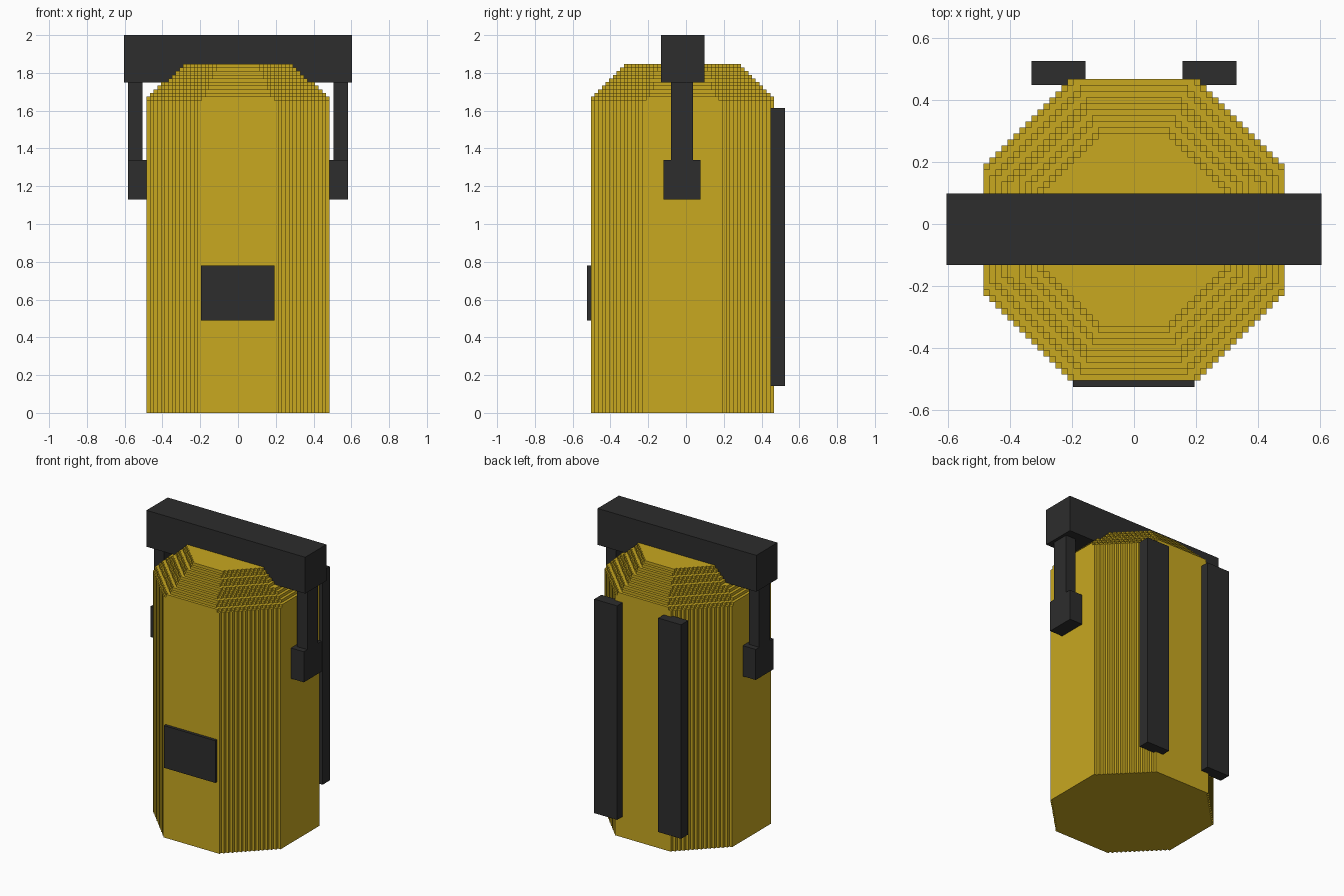
import bpy
import bmesh

cube = bpy.data.objects.get("Cube")
if cube:
    bpy.data.objects.remove(cube, do_unlink=True)

STEP = 0.0194       # size of one stair step
CENTRE_Y = -0.019   # middle of the body


def material(name, colour):
    mat = bpy.data.materials.new(name)
    mat.use_nodes = True
    mat.diffuse_color = colour
    mat.node_tree.nodes["Principled BSDF"].inputs["Base Color"].default_value = colour
    return mat


yellow = material("mustard yellow", (0.578, 0.392, 0.0144, 1))
black = material("charcoal", (0.026, 0.026, 0.026, 1))


def add_object(name, bm, mat):
    bmesh.ops.recalc_face_normals(bm, faces=bm.faces)
    mesh = bpy.data.meshes.new(name)
    bm.to_mesh(mesh)
    bm.free()
    mesh.materials.append(mat)
    obj = bpy.data.objects.new(name, mesh)
    bpy.context.collection.objects.link(obj)
    return obj


def box(name, low, high):
    bm = bmesh.new()
    bmesh.ops.create_cube(bm, size=1)
    for v in bm.verts:
        v.co = [l + (h - l) * (c + 0.5) for l, h, c in zip(low, high, v.co)]
    return add_object(name, bm, black)


def stepped_octagon(half_x, half_y, reach):
    """Outline in whole steps; reach is the limit of x + y on the diagonals."""
    x, y = reach - half_y, half_y
    quarter = [(x, y)]
    while x < half_x:
        y -= 1
        quarter.append((x, y))
        x += 1
        quarter.append((x, y))
    right = quarter + [(px, -py) for px, py in reversed(quarter)]
    return right + [(-px, py) for px, py in reversed(right)]


def add_layer(bm, outline, bottom, top):
    rings = [[bm.verts.new((x * STEP, CENTRE_Y + y * STEP, z)) for x, y in outline]
             for z in (bottom, top)]
    low, high = rings
    for i in range(len(outline)):
        j = (i + 1) % len(outline)
        bm.faces.new((low[i], low[j], high[j], high[i]))
    bm.faces.new(high)
    bm.faces.new(low[::-1])


# Body: tall stepped octagon with a terraced shoulder
bm = bmesh.new()
bottom = 0
for k in range(11):
    top = 1.655 + 0.0193 * k
    inset = max(0, k - 1)
    outline = stepped_octagon(25 - round(inset * 10 / 9), 25 - inset, 36 - round(1.4 * k))
    add_layer(bm, outline, bottom, top)
    bottom = top
add_object("body", bm, yellow)

# Carrying handle across the top
box("handle_bar", (-0.603, -0.132, 1.75), (0.603, 0.098, 2.0))

# Handle arms, their mounts and the back rails, on both sides
for side, s in (("left", 1), ("right", -1)):
    def pair(part, x0, x1, y0, y1, z0, z1):
        xs = sorted((s * x0, s * x1))
        box(side + "_" + part, (xs[0], y0, z0), (xs[1], y1, z1))

    pair("handle_arm", 0.506, 0.583, -0.08, 0.038, 1.34, 1.75)
    pair("handle_mount", 0.48, 0.583, -0.118, 0.076, 1.13, 1.34)
    pair("back_rail", 0.156, 0.33, 0.447, 0.525, 0.143, 1.613)

# Front plate
box("front_plate", (-0.196, -0.524, 0.49), (0.194, -0.5, 0.78))
